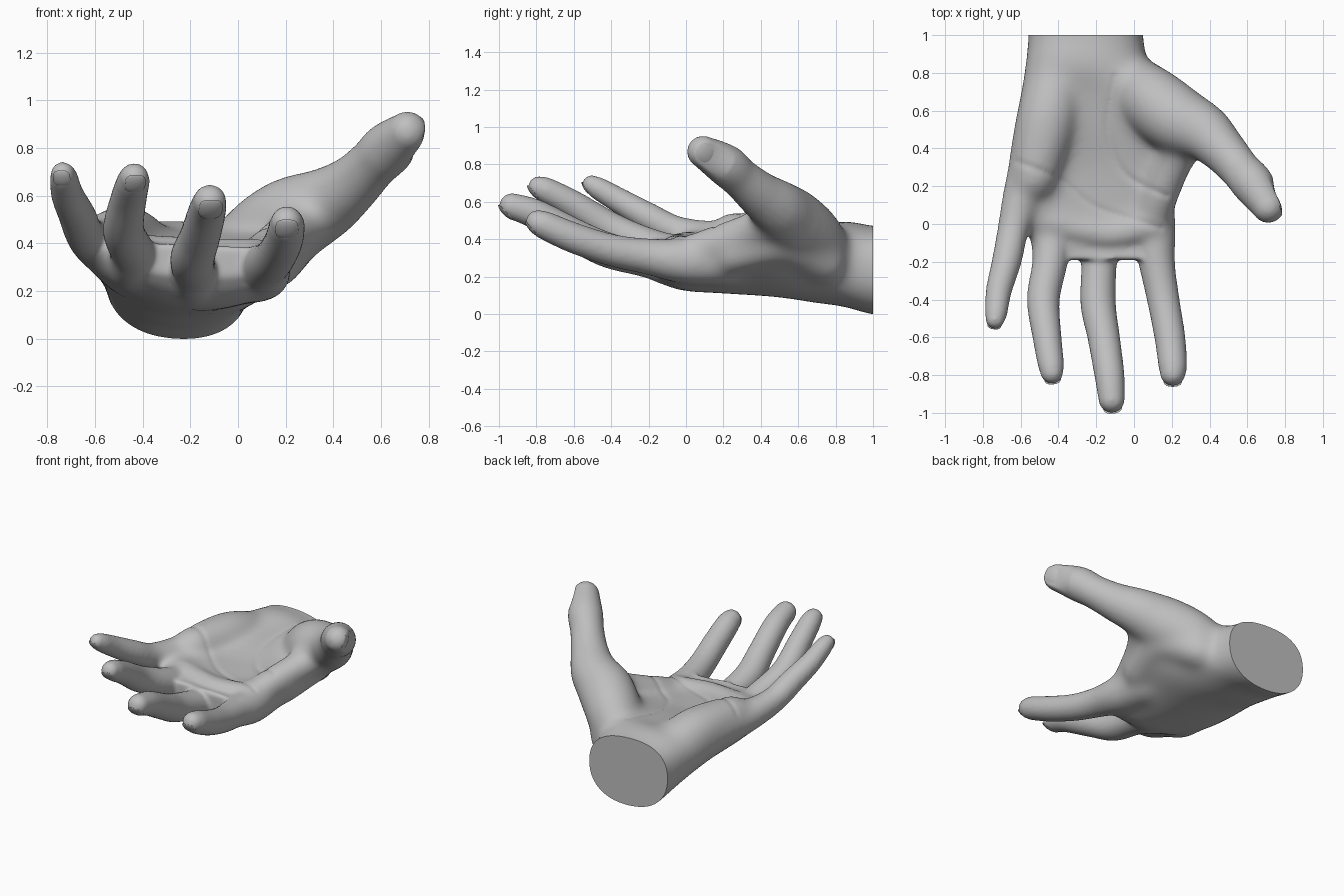
import bpy
import bmesh
from math import cos, sin, pi, tau, copysign
from mathutils import Vector

default = bpy.data.objects.get("Cube")
if default:
    bpy.data.objects.remove(default, do_unlink=True)

skin = bpy.data.materials.new("plain grey")
skin.use_nodes = True
GREY = (0.52, 0.52, 0.52, 1.0)
skin.diffuse_color = GREY
for node in skin.node_tree.nodes:
    if node.type == 'BSDF_PRINCIPLED':
        node.inputs["Base Color"].default_value = GREY


def spline(points, steps=7):
    """Smooth curve through points of any number of components."""
    padded = [points[0]] + list(points) + [points[-1]]
    out = []
    for a, b, c, d in zip(padded, padded[1:], padded[2:], padded[3:]):
        for k in range(steps):
            t = k / steps
            out.append([q + 0.5 * t * (r - p + t * (2 * p - 5 * q + 4 * r - s
                        + t * (3 * (q - r) + s - p)))
                        for p, q, r, s in zip(a, b, c, d)])
    out.append(list(points[-1]))
    return out


def loft(bm, rings):
    """Skin closed rings and cap both ends."""
    loops = [[bm.verts.new(co) for co in ring] for ring in rings]
    for lower, upper in zip(loops, loops[1:]):
        for i in range(len(lower)):
            j = (i + 1) % len(lower)
            bm.faces.new((lower[i], lower[j], upper[j], upper[i]))
    bm.faces.new(loops[0])
    bm.faces.new(loops[-1])


def tube(bm, *points, sides=20):
    """Round limb through (x, y, z, radius) points with domed ends."""
    spots = [(Vector(p[:3]), p[3]) for p in spline(points)]
    first, last = spots[0], spots[-1]
    head = (first[0] - spots[1][0]).normalized()
    tail = (last[0] - spots[-2][0]).normalized()
    dome = [pi / 2 * k / 6 for k in range(1, 6)]
    start = [(first[0] + head * first[1] * sin(a), first[1] * cos(a)) for a in reversed(dome)]
    end = [(last[0] + tail * last[1] * sin(a), last[1] * cos(a)) for a in dome]
    spots = start + spots + end
    rings = []
    for i, (centre, radius) in enumerate(spots):
        along = spots[min(i + 1, len(spots) - 1)][0] - spots[max(i - 1, 0)][0]
        side = along.cross(Vector((0, 0, 1))).normalized()
        up = side.cross(along).normalized()
        rings.append([centre + radius * (side * cos(tau * k / sides) + up * sin(tau * k / sides))
                      for k in range(sides)])
    loft(bm, rings)


def palm_ring(section, sides=40):
    """Cupped oval across the hand: y, edges, heights at right/middle/left, half thickness."""
    y, x0, x1, z0, zm, z1, half = section
    ring = []
    for k in range(sides):
        a = tau * k / sides
        u = copysign(abs(cos(a)) ** 0.85, cos(a))
        v = copysign(abs(sin(a)) ** 0.85, sin(a))
        z = zm + (z1 - z0) / 2 * u + ((z0 + z1) / 2 - zm) * u * u
        ring.append(Vector(((x0 + x1) / 2 + (x1 - x0) / 2 * u, y, z + half * v)))
    return ring


def tip_frame(name, path):
    """Tip centre, radius, nail direction and outward direction."""
    before, tip = Vector(path[-2][:3]), Vector(path[-1][:3])
    along = (tip - before).normalized()
    back, tilt = (Vector((1, 0, 0)), 0.1) if name == "thumb" else (Vector((0, 0, -1)), 0.5)
    back = (back - along * back.dot(along)).normalized()
    back = (back + along * tilt).normalized()
    along = (along - back * along.dot(back)).normalized()
    return tip, path[-1][3], along, back


def finish(bm, name):
    mesh = bpy.data.meshes.new(name)
    bm.to_mesh(mesh)
    bm.free()
    mesh.materials.append(skin)
    obj = bpy.data.objects.new(name, mesh)
    bpy.context.collection.objects.link(obj)
    return obj


def shade(obj):
    bpy.ops.object.select_all(action='DESELECT')
    obj.select_set(True)
    bpy.context.view_layer.objects.active = obj
    bpy.ops.object.shade_smooth_by_angle(angle=pi / 4)


# Digit paths, from inside the palm out to the tip
little = [(-.57, .3, .38, .1), (-.61, .1, .41, .1), (-.645, -.05, .445, .085),
          (-.675, -.2, .52, .078), (-.715, -.35, .605, .069), (-.73, -.47, .675, .06),
          (-.735, -.505, .695, .051)]
ring = [(-.42, .2, .3, .11), (-.435, -.02, .31, .115), (-.445, -.2, .37, .094),
        (-.48, -.4, .46, .087), (-.46, -.6, .585, .077), (-.44, -.74, .66, .07),
        (-.435, -.785, .68, .061)]
middle = [(-.2, .2, .245, .125), (-.18, 0, .245, .122), (-.185, -.2, .29, .095),
          (-.19, -.42, .345, .094), (-.16, -.6, .43, .086), (-.13, -.8, .535, .08),
          (-.118, -.93, .58, .07)]
index = [(.07, .2, .28, .13), (.1, 0, .285, .125), (.12, -.2, .31, .097),
         (.155, -.4, .345, .086), (.19, -.6, .41, .082), (.205, -.75, .475, .076),
         (.205, -.79, .492, .068)]
thumb = [(-.05, .78, .27, .13), (.07, .68, .4, .175), (.22, .56, .5, .185),
         (.36, .49, .57, .155), (.47, .39, .645, .124), (.56, .29, .73, .108),
         (.63, .21, .8, .112), (.71, .092, .87, .087)]
digits = {"little": little, "ring": ring, "middle": middle, "index": index, "thumb": thumb}

# Palm and wrist
body = bmesh.new()
sections = [(1.1, -.56, .05, .265, .235, .235, .237), (1, -.56, .05, .265, .235, .235, .237),
            (.85, -.575, .08, .3, .27, .27, .23), (.7, -.6, .2, .34, .265, .38, .205),
            (.5, -.64, .28, .38, .265, .4, .175), (.3, -.67, .24, .4, .255, .37, .15),
            (.1, -.67, .2, .41, .26, .32, .14), (-.03, -.58, .2, .37, .265, .3, .13),
            (-.13, -.53, .2, .35, .29, .31, .1), (-.19, -.5, .17, .36, .33, .34, .07)]
loft(body, [palm_ring(s) for s in spline(sections)])
for path in digits.values():
    tube(body, *path)

# Outer heel pad, thumb web, web backing and pad below the fingers
tube(body, (-.41, .78, .34, .15), (-.46, .55, .395, .165), (-.53, .25, .42, .13))
tube(body, (.3, .48, .5, .11), (.2, .3, .43, .1), (.12, .1, .36, .1))
tube(body, (.08, .74, .28, .12), (.2, .52, .38, .115), (.16, .25, .32, .11))
tube(body, (-.45, .02, .37, .08), (-.15, -.05, .345, .085), (.1, 0, .345, .085))
bmesh.ops.recalc_face_normals(body, faces=body.faces)
rough = finish(body, "hand_base")

# Fuse the parts into one soft skin
fuse = rough.modifiers.new("fuse", 'REMESH')
fuse.mode = 'VOXEL'
fuse.voxel_size = 0.012
relax = rough.modifiers.new("relax", 'SMOOTH')
relax.factor = 0.5
relax.iterations = 10
bpy.context.view_layer.update()
fused = bpy.data.meshes.new_from_object(
    rough.evaluated_get(bpy.context.evaluated_depsgraph_get()))
bpy.data.objects.remove(rough, do_unlink=True)
hand = bmesh.new()
hand.from_mesh(fused)

# Melt the palm pads together, fading out towards the digits
for k in range(60):
    soft = [v for v in hand.verts
            if -0.16 + 0.004 * k < v.co.y < 1.06 and v.co.x < 0.48 - 0.003 * k]
    bmesh.ops.smooth_vert(hand, verts=soft, factor=0.5,
                          use_axis_x=True, use_axis_y=True, use_axis_z=True)
hand.normal_update()

# Shallow palm creases
creases = [[(-.62, .33, 0), (-.4, .24, 0), (-.2, .09, 0), (.14, -.02, 0)],
           [(.17, .15, 0), (-.05, .27, 0), (-.14, .5, 0), (-.1, .78, 0)]]
marks = [Vector(p) for line in creases for p in spline(line, 14)]
for v in hand.verts:
    if v.normal.z > 0.3 and -0.1 < v.co.y < 0.85:
        near = min((v.co.xy - m.xy).length for m in marks)
        v.co.z -= 0.008 * max(0, 1 - near / 0.04) ** 2

# Flatten the nail side of each tip
for name, path in digits.items():
    tip, r, along, back = tip_frame(name, path)
    level = 0.6 if name == "thumb" else 0.8
    for v in hand.verts:
        offset = v.co - tip
        depth = offset.dot(back) - level * r
        if depth > 0 and offset.length < 2 * r:
            fade = min(1, 2 - offset.length / r)
            v.co -= back * depth * 0.75 * fade

# Flat cut at the wrist
cut = bmesh.ops.bisect_plane(hand, geom=hand.verts[:] + hand.edges[:] + hand.faces[:],
                             plane_co=(0, 1, 0), plane_no=(0, 1, 0), clear_outer=True)
rim = [e for e in cut["geom_cut"] if isinstance(e, bmesh.types.BMEdge)]
bmesh.ops.contextual_create(hand, geom=rim)
bmesh.ops.recalc_face_normals(hand, faces=hand.faces)
floor = min(v.co.z for v in hand.verts)
bmesh.ops.translate(hand, verts=hand.verts, vec=(0, 0, -floor))
shade(finish(hand, "hand"))

# Curved nails on the backs of the tips
for name, path in digits.items():
    tip, r, along, back = tip_frame(name, path)
    across = along.cross(back)
    height = 0.67 if name == "thumb" else 0.83
    nail = bmesh.new()
    bmesh.ops.create_uvsphere(nail, u_segments=24, v_segments=14, radius=1)
    for v in nail.verts:
        a = copysign(abs(v.co.x) ** 0.7, v.co.x) * 0.72 * r
        b = copysign(abs(v.co.y) ** 0.7, v.co.y) * 0.8 * r
        c = v.co.z * 0.08 * r - a * a / (4 * r) - b * b / (5 * r)
        v.co = tip + across * a + along * b + back * (c + height * r)
        v.co.z -= floor
    bmesh.ops.recalc_face_normals(nail, faces=nail.faces)
    shade(finish(nail, name + "_nail"))
